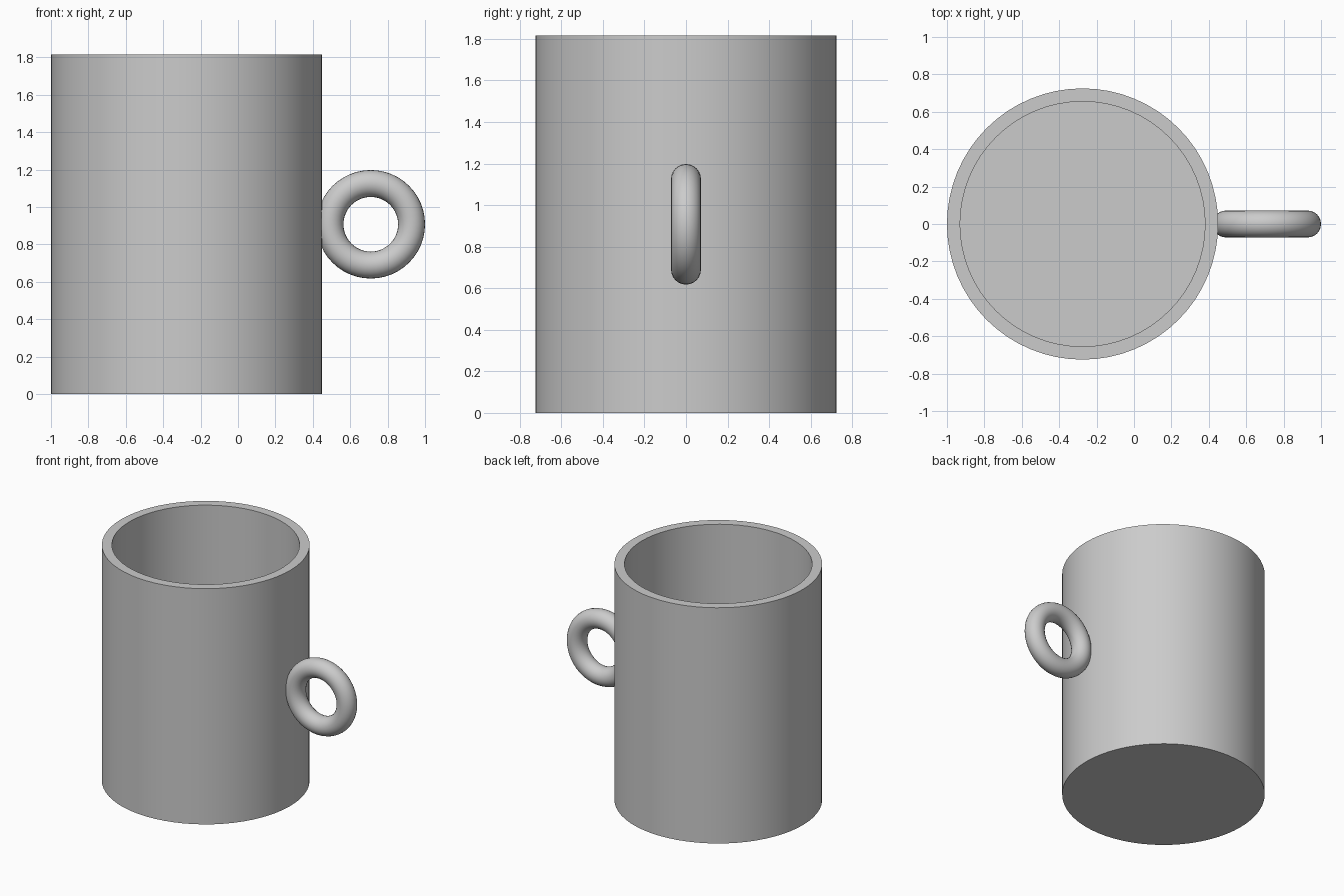
import bpy
import bmesh
import math

default_cube = bpy.data.objects.get("Cube")
if default_cube:
    bpy.data.objects.remove(default_cube, do_unlink=True)

CUP_X = -0.275
RADIUS = 0.725
WALL = 0.07
HEIGHT = 1.815
SEGMENTS = 64


def make_material(name, rgb):
    mat = bpy.data.materials.new(name)
    mat.use_nodes = True
    color = (*rgb, 1.0)
    mat.diffuse_color = color
    mat.node_tree.nodes["Principled BSDF"].inputs["Base Color"].default_value = color
    return mat


def finish(obj, name, mat):
    obj.name = obj.data.name = name
    obj.data.materials.append(mat)
    bpy.ops.object.select_all(action="DESELECT")
    obj.select_set(True)
    bpy.context.view_layer.objects.active = obj
    bpy.ops.object.shade_smooth_by_angle(angle=math.radians(30))


grey = make_material("light grey", (0.6, 0.6, 0.6))

# Cup body: solid cylinder whose top is inset and pushed down to a thin floor
bpy.ops.mesh.primitive_cylinder_add(
    vertices=SEGMENTS, radius=RADIUS, depth=HEIGHT, location=(CUP_X, 0, HEIGHT / 2))
cup = bpy.context.object
bm = bmesh.new()
bm.from_mesh(cup.data)
top = max(bm.faces, key=lambda f: f.calc_center_median().z)
bmesh.ops.inset_region(bm, faces=[top], thickness=WALL, use_even_offset=True)
floor = bmesh.ops.extrude_discrete_faces(bm, faces=[top])["faces"][0]
bmesh.ops.translate(bm, verts=floor.verts, vec=(0, 0, WALL - HEIGHT))
bm.to_mesh(cup.data)
bm.free()
finish(cup, "cup_body", grey)

# Ring handle, slightly sunk into the wall
bpy.ops.mesh.primitive_torus_add(
    major_radius=0.218, minor_radius=0.072, major_segments=48, minor_segments=24,
    location=(0.71, 0, HEIGHT / 2), rotation=(math.pi / 2, 0, 0))
finish(bpy.context.object, "ring_handle", grey)
